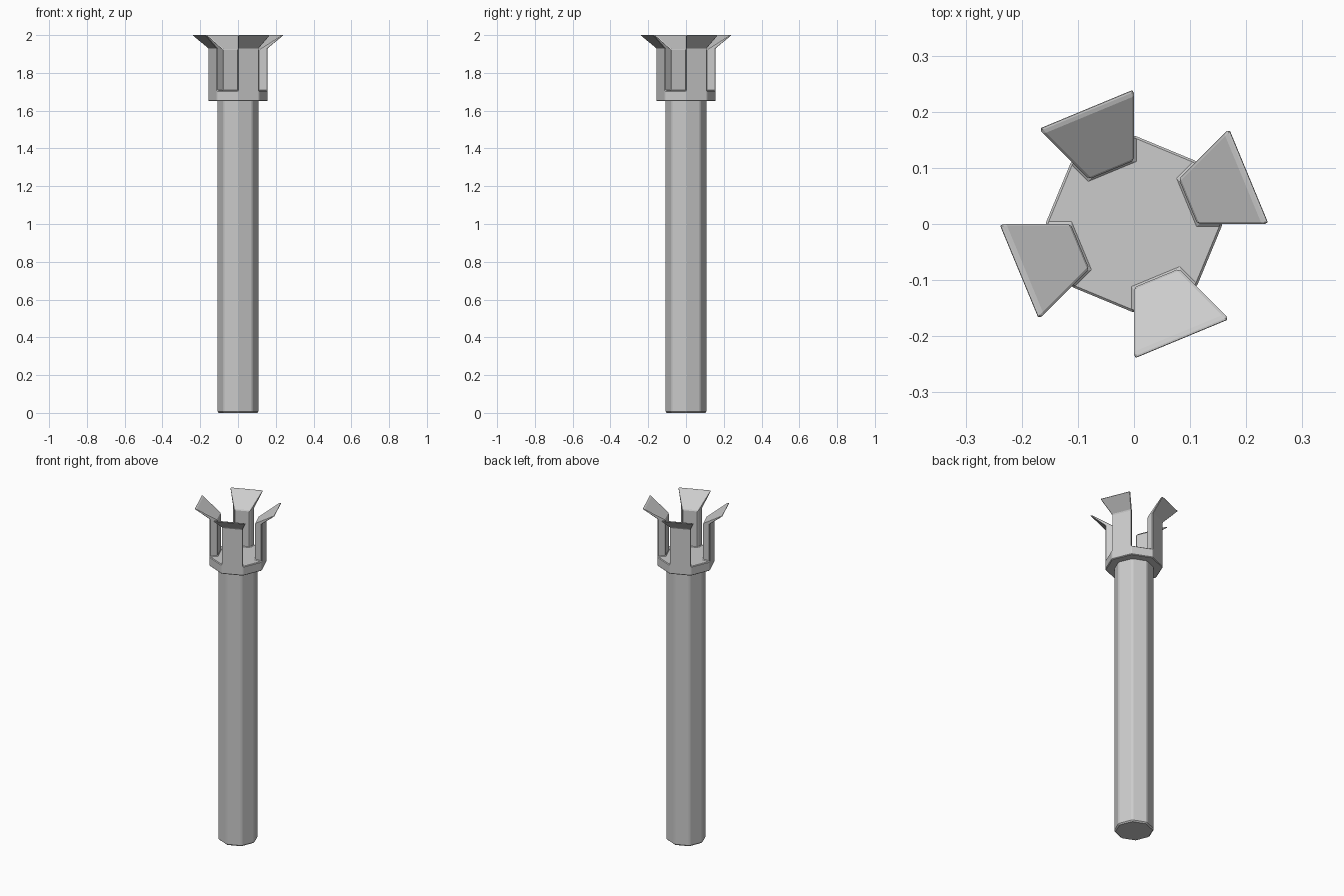
import bpy, bmesh
from math import cos, sin, pi

if "Cube" in bpy.data.objects:
    bpy.data.objects.remove(bpy.data.objects["Cube"])


def ring(bm, r, z):
    return [bm.verts.new((r * cos(i * pi / 4), r * sin(i * pi / 4), z)) for i in range(8)]


def bridge(bm, a, b):
    return [bm.faces.new((a[i], a[(i + 1) % 8], b[(i + 1) % 8], b[i])) for i in range(8)]


def finish(bm, name, bevel):
    bmesh.ops.recalc_face_normals(bm, faces=bm.faces)
    me = bpy.data.meshes.new(name)
    bm.to_mesh(me)
    bm.free()
    ob = bpy.data.objects.new(name, me)
    bpy.context.collection.objects.link(ob)
    m = ob.modifiers.new("edge_bevel", 'BEVEL')
    m.width = bevel
    m.segments = 1
    m.limit_method = 'ANGLE'
    m.angle_limit = 0.6
    return ob


# octagonal shaft
bm = bmesh.new()
low, top = ring(bm, 0.11, 0), ring(bm, 0.11, 1.66)
bridge(bm, low, top)
bm.faces.new(low[::-1])
bm.faces.new(top)
finish(bm, "shaft", 0.007)

# collar with four flared prongs on alternate sides
bm = bmesh.new()
low, rim, inner = ring(bm, 0.158, 1.65), ring(bm, 0.158, 1.706), ring(bm, 0.113, 1.706)
bm.faces.new(low[::-1])
bridge(bm, low, rim)
seats = bridge(bm, rim, inner)[::2]
bm.faces.new(inner)

# each stage: outer radius, outer z, inner radius, inner z
stages = [(0.158, 1.93, 0.113, 1.925), (0.243, 2.0, 0.231, 2.0)]
for face in seats:
    split = 0.135
    for ro, zo, ri, zi in stages:
        face = bmesh.ops.extrude_discrete_faces(bm, faces=[face])["faces"][0]
        for v in face.verts:
            length = v.co.xy.length
            r, z = (ro, zo) if length > split else (ri, zi)
            v.co = (v.co.x * r / length, v.co.y * r / length, z)
finish(bm, "prong_head", 0.006)
